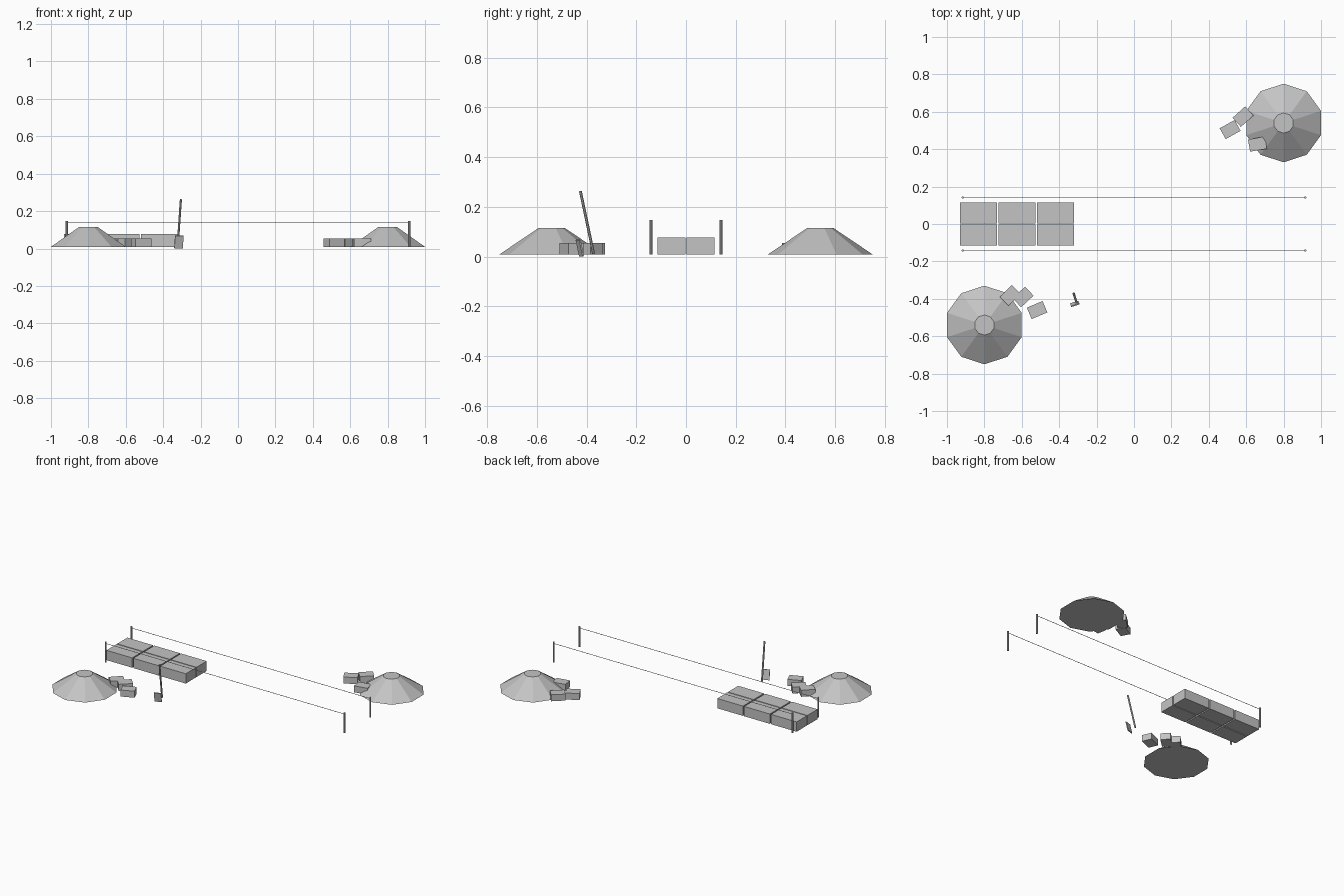
import bpy
from math import radians

cube = bpy.data.objects.get("Cube")
if cube:
    bpy.data.objects.remove(cube, do_unlink=True)

grey = bpy.data.materials.new("plain grey")
grey.use_nodes = True
COLOUR = (0.55, 0.55, 0.55, 1)
grey.diffuse_color = COLOUR
grey.node_tree.nodes["Principled BSDF"].inputs["Base Color"].default_value = COLOUR

GROUND = 0.009


def finish(name):
    ob = bpy.context.object
    ob.name = name
    ob.data.materials.append(grey)
    return ob


def box(name, centre, size, rot=(0, 0, 0)):
    bpy.ops.mesh.primitive_cube_add(size=1, location=centre, rotation=[radians(a) for a in rot])
    bpy.context.object.scale = size
    return finish(name)


def rod(name, centre, radius, length, rot=(0, 0, 0), sides=8):
    bpy.ops.mesh.primitive_cylinder_add(vertices=sides, radius=radius, depth=length,
                                        location=centre, rotation=[radians(a) for a in rot])
    return finish(name)


# Earth mounds: flat-topped ten-sided cones
def mound(name, x, y):
    height = 0.105
    bpy.ops.mesh.primitive_cone_add(vertices=10, radius1=0.21, radius2=0.054, depth=height,
                                    location=(x, y, GROUND + height / 2))
    finish(name)


mound("mound_front", -0.8, -0.54)
mound("mound_back", 0.8, 0.54)

# Laid paving blocks, three by two
for i in range(3):
    for side in (-1, 1):
        box(f"paving_block_{i}_{'back' if side > 0 else 'front'}",
            (-0.831 + 0.206 * i, side * 0.059, 0.043), (0.197, 0.112, 0.068))

# Marker posts and guide strings
for side, label in ((-1, "front"), (1, "back")):
    for x, end in ((-0.916, "right"), (0.916, "left")):
        rod(f"post_{label}_{end}", (x, side * 0.141, 0.078), 0.006, 0.14)
    rod(f"string_{label}", (0, side * 0.141, 0.138), 0.0016, 1.832, (0, 90, 0), 6)

# Loose bricks beside the mounds: x, y, turn
bricks = [(-0.518, -0.46, 23), (-0.593, -0.39, 43), (-0.663, -0.382, 45),
          (0.583, 0.574, 42), (0.514, 0.505, 29), (0.66, 0.427, 10)]
for i, (x, y, turn) in enumerate(bricks):
    box(f"loose_brick_{i}", (x, y, GROUND + 0.0225), (0.091, 0.066, 0.045), (0, 0, turn))

# Leaning shovel: handle and blade
LEAN = (12.5, 0, 18)
rod("shovel_handle", (-0.314, -0.398, 0.137), 0.006, 0.258, LEAN)
box("shovel_blade", (-0.316, -0.427, 0.0345), (0.047, 0.006, 0.068), LEAN)
